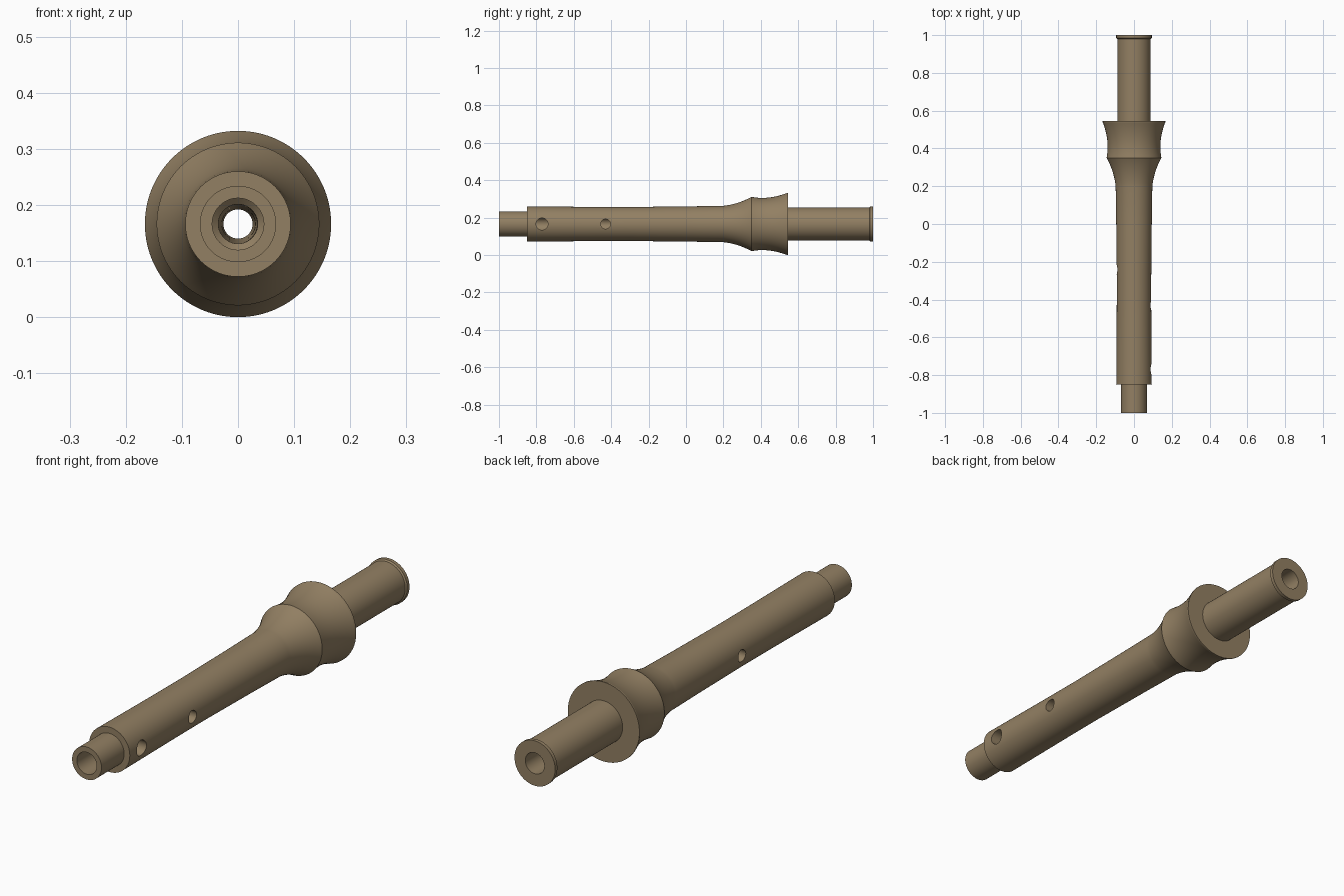
import bpy, bmesh, math

if "Cube" in bpy.data.objects:
    bpy.data.objects.remove(bpy.data.objects["Cube"])

AXIS_Z = 0.166
SEGMENTS = 96

wood = bpy.data.materials.new("tan wood")
wood.diffuse_color = (0.29, 0.215, 0.125, 1)
wood.use_nodes = True
wood.node_tree.nodes["Principled BSDF"].inputs["Base Color"].default_value = wood.diffuse_color


def lathe(name, profile):
    """Spin a closed (radius, y) profile around the lengthwise axis."""
    bm = bmesh.new()
    rings = []
    for i in range(SEGMENTS):
        a = 2 * math.pi * i / SEGMENTS
        rings.append([bm.verts.new((r * math.cos(a), y, AXIS_Z + r * math.sin(a)))
                      for r, y in profile])
    n = len(profile)
    for i in range(SEGMENTS):
        p, q = rings[i], rings[(i + 1) % SEGMENTS]
        for j in range(n):
            k = (j + 1) % n
            bm.faces.new((p[j], p[k], q[k], q[j]))
    bmesh.ops.recalc_face_normals(bm, faces=bm.faces)
    mesh = bpy.data.meshes.new(name)
    bm.to_mesh(mesh)
    bm.free()
    mesh.materials.append(wood)
    obj = bpy.data.objects.new(name, mesh)
    bpy.context.collection.objects.link(obj)
    return obj


def curve(p0, p1, p2, steps=10):
    """Quadratic curve points from p0 to p2, without p0."""
    pts = []
    for s in range(1, steps + 1):
        t = s / steps
        pts.append(tuple((1 - t) ** 2 * a + 2 * t * (1 - t) * b + t * t * c
                         for a, b, c in zip(p0, p1, p2)))
    return pts


# Outer surface: tenon, slim body, flare, waisted collar, rear shaft, end lip
outer = [(0.068, -1), (0.068, -0.85), (0.094, -0.85), (0.0915, -0.5),
         (0.091, -0.3), (0.094, 0.0), (0.097, 0.2)]
outer += curve((0.097, 0.2), (0.106, 0.28), (0.145, 0.35))
outer += curve((0.145, 0.35), (0.128, 0.44), (0.164, 0.535))
outer += [(0.166, 0.54), (0.166, 0.545), (0.088, 0.545), (0.088, 0.98),
          (0.094, 0.985), (0.094, 1)]
# Stepped bore running the whole length
bore = [(0.044, 1), (0.040, 0.545), (0.026, 0.54), (0.026, 0.0),
        (0.035, -0.84), (0.046, -0.85), (0.046, -1)]
pipe = lathe("turned_pipe", outer + bore)

# Round side holes: (y, radius, side)
for i, (y, radius, side) in enumerate([(-0.77, 0.032, 1), (-0.43, 0.026, 1),
                                       (-0.24, 0.025, -1)]):
    bpy.ops.mesh.primitive_cylinder_add(vertices=40, radius=radius, depth=0.2,
                                        location=(side * 0.11, y, AXIS_Z),
                                        rotation=(0, math.pi / 2, 0))
    cutter = bpy.context.object
    cutter.name = f"side_hole_cutter_{i + 1}"
    cutter.data.materials.append(wood)
    cut = pipe.modifiers.new("side hole", 'BOOLEAN')
    cut.operation = 'DIFFERENCE'
    cut.solver = 'EXACT'
    cut.object = cutter
    bpy.context.view_layer.objects.active = pipe
    bpy.ops.object.modifier_apply(modifier=cut.name)
    bpy.data.objects.remove(cutter)

# Smooth turned surfaces with crisp shoulders
bpy.ops.object.select_all(action='DESELECT')
pipe.select_set(True)
bpy.context.view_layer.objects.active = pipe
bpy.ops.object.shade_smooth_by_angle(angle=math.radians(30))
